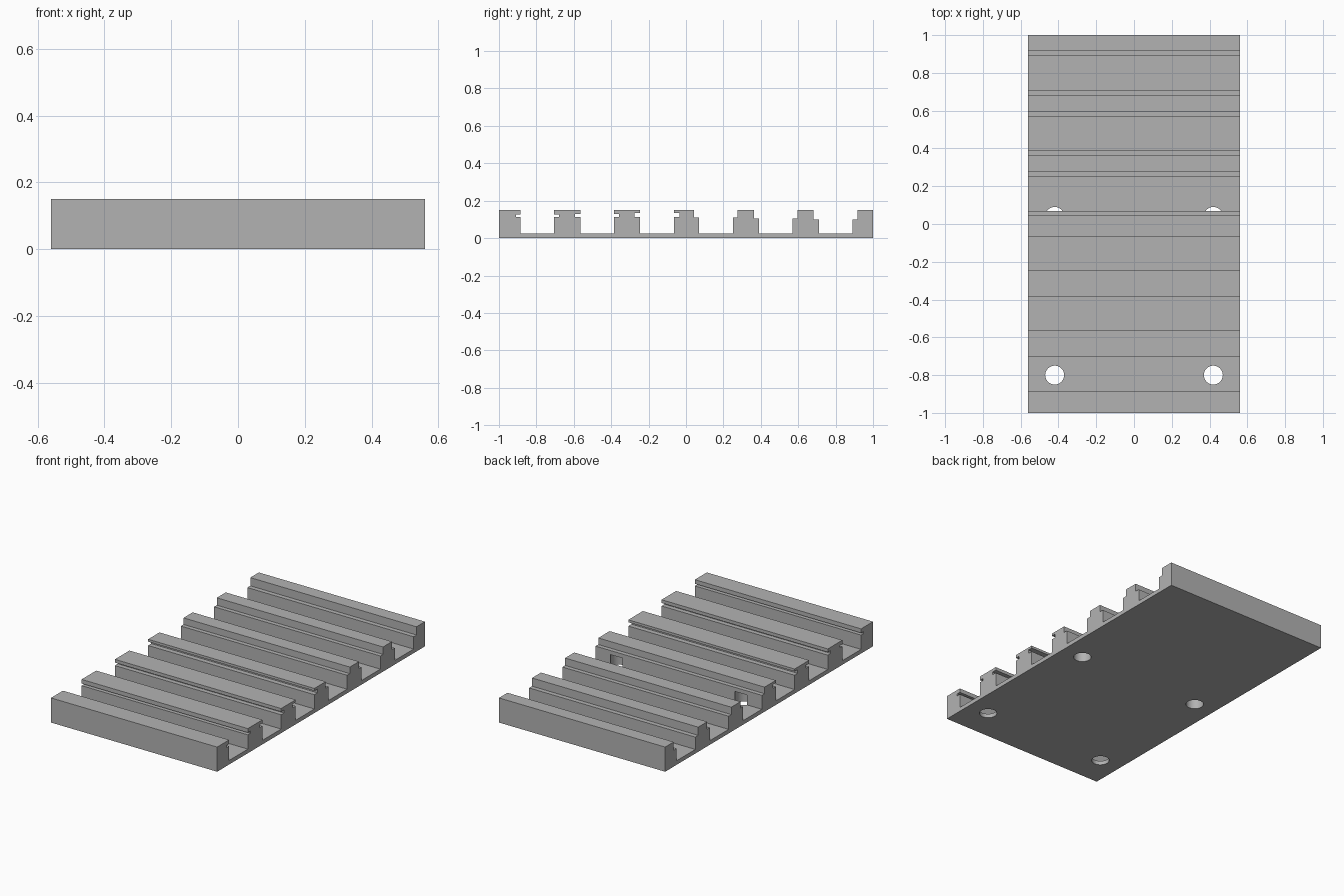
import bpy
import bmesh

cube = bpy.data.objects.get("Cube")
if cube:
    bpy.data.objects.remove(cube, do_unlink=True)

HALF_X, TOP, FLOOR = 0.56, 0.15, 0.025
SLOT_HALF = 0.09

grey = bpy.data.materials.new("plain grey")
grey.use_nodes = True
colour = (0.45, 0.45, 0.45, 1)
grey.diffuse_color = colour
grey.node_tree.nodes["Principled BSDF"].inputs["Base Color"].default_value = colour

# Slots: centre y, groove bottom z, groove top z, groove depth
slots = [
    (-0.795, 0.112, 0.125, 0.025),
    (-0.475, 0.112, 0.13, 0.028),
    (-0.155, 0.112, 0.135, 0.03),
    (0.16, 0.11, TOP, 0.026),
    (0.48, 0.105, TOP, 0.026),
    (0.80, 0.10, TOP, 0.028),
]


def slot_wall(y, side, low, high, depth):
    """Points down one slot wall; a groove open to the top becomes a step."""
    edge, inner = y + side * SLOT_HALF, y + side * (SLOT_HALF + depth)
    points = [(inner, high), (inner, low), (edge, low), (edge, FLOOR)]
    if high < TOP:
        points = [(edge, TOP), (edge, high)] + points
    return points


# Side profile of the ribbed plate
profile = [(-1, 0), (-1, TOP)]
for y, low, high, depth in slots:
    profile += slot_wall(y, -1, low, high, depth)
    profile += reversed(slot_wall(y, 1, low, high, depth))
profile += [(1, TOP), (1, 0)]

# Extrude the profile across the width
bm = bmesh.new()
face = bm.faces.new([bm.verts.new((-HALF_X, y, z)) for y, z in profile])
extruded = bmesh.ops.extrude_face_region(bm, geom=[face])
moved = [v for v in extruded["geom"] if isinstance(v, bmesh.types.BMVert)]
bmesh.ops.translate(bm, verts=moved, vec=(2 * HALF_X, 0, 0))
bmesh.ops.recalc_face_normals(bm, faces=bm.faces)
mesh = bpy.data.meshes.new("ribbed_plate")
bm.to_mesh(mesh)
bm.free()
plate = bpy.data.objects.new("ribbed_plate", mesh)
bpy.context.collection.objects.link(plate)
mesh.materials.append(grey)


def drill(x, y, top):
    """Cut a round hole from the underside up to the given height."""
    bottom = -0.05
    bpy.ops.mesh.primitive_cylinder_add(
        vertices=48, radius=0.05, depth=top - bottom,
        location=(x, y, (top + bottom) / 2))
    cutter = bpy.context.object
    cutter.name = "hole_cutter"
    cutter.hide_render = True
    cutter.data.materials.append(grey)
    cut = plate.modifiers.new("hole", "BOOLEAN")
    cut.operation = "DIFFERENCE"
    cut.solver = "EXACT"
    cut.object = cutter
    bpy.context.view_layer.objects.active = plate
    bpy.ops.object.modifier_apply(modifier=cut.name)
    bpy.data.objects.remove(cutter, do_unlink=True)


# Two through holes in the front slot, two blind holes under the middle rib
for x in (-0.42, 0.42):
    drill(x, -0.80, 0.08)
    drill(x, 0.04, 0.085)

# Smooth the hole walls, keep all other edges sharp
bpy.ops.object.select_all(action="DESELECT")
plate.select_set(True)
bpy.context.view_layer.objects.active = plate
bpy.ops.object.shade_smooth_by_angle(angle=0.5)
